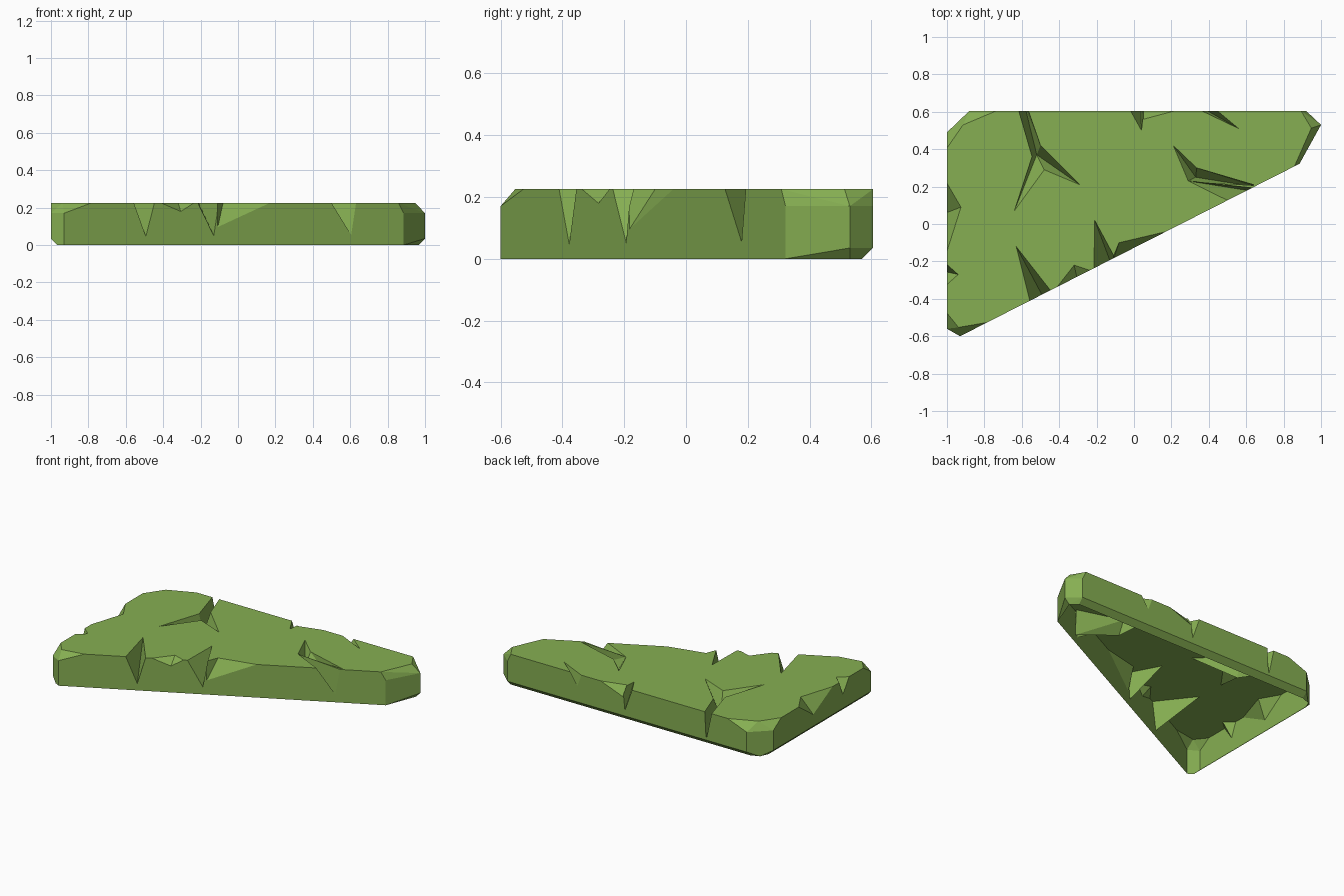
import bpy, bmesh
from math import radians
from mathutils import Vector as V

if "Cube" in bpy.data.objects:
    bpy.data.objects.remove(bpy.data.objects["Cube"])

TOP, BACK, LEFT, RIM = 0.225, 0.605, -1.0, 0.035
OUT = 0.03  # how far cutters reach past a wall


def slant(x):
    """y of the slanted front wall at x"""
    return -0.60 + (x + 0.93) * 0.508


def hull(name, pts):
    """Convex solid around the points"""
    bm = bmesh.new()
    for p in pts:
        bm.verts.new(p)
    bmesh.ops.convex_hull(bm, input=bm.verts[:])
    loose = [v for v in bm.verts if not v.link_faces]
    bmesh.ops.delete(bm, geom=loose, context='VERTS')
    bmesh.ops.dissolve_limit(bm, angle_limit=radians(0.8), verts=bm.verts[:], edges=bm.edges[:])
    bmesh.ops.recalc_face_normals(bm, faces=bm.faces[:])
    me = bpy.data.meshes.new(name)
    bm.to_mesh(me)
    bm.free()
    ob = bpy.data.objects.new(name, me)
    bpy.context.collection.objects.link(ob)
    return ob


# Slab: a wedge whose three corners are cut off and chipped on top
chips = [(V((LEFT, 0.49)), V((-0.88, BACK))),
         (V((0.92, BACK)), V((0.885, slant(0.885)))),
         (V((-0.93, slant(-0.93))), V((LEFT, -0.56)))]
nose, middle = V((1, 0.53)), V((-0.3, 0.1))
pts = []
for i, (p, q) in enumerate(chips):
    tip = nose if i == 1 else (p + q) / 2
    slide = 0.015 if i == 1 else 0.08
    ring = [p.lerp(chips[i - 1][1], slide), q.lerp(chips[(i + 1) % 3][0], slide), tip.lerp(middle, 0.04)]
    pts += [(*v, TOP) for v in ring]
    for v in (p, q, tip):
        pts += [(*v, RIM), (*v, 0.17)]
        # undercut foot on the back, left and right sides
        x = min(max(v.x, LEFT + RIM), 1 - RIM)
        pts.append((x, min(v.y, BACK - RIM), 0) if v.y > 0.4 else
                   (x, max(v.y, slant(x)), 0))
rock = hull("rock_slab", pts)
cutters = []


def cut(rim, floor):
    """Cut a wedge: rim points on the top plane, floor points below"""
    c = hull("crack_cutter", [(*p, z) for p in rim for z in (TOP, TOP + 0.1)] + floor)
    c.hide_render = True
    cutters.append(c)
    m = rock.modifiers.new("crack", 'BOOLEAN')
    m.operation, m.solver, m.object = 'DIFFERENCE', 'EXACT', c


def notch(wall, a, b, low, z, *tip):
    """Wedge open on a wall from a to b, deepest at low, running inwards to tip"""
    at = {'front': lambda t: (t, slant(t) - OUT),
          'back': lambda t: (t, BACK + OUT),
          'left': lambda t: (LEFT - OUT, t)}[wall]
    cut([at(a), at(b), tip], [(*at(low), z)])


# Front wall notches, left to right
notch('front', -0.55, -0.43, -0.48, 0.03, -0.63, -0.12)
notch('front', -0.45, -0.20, -0.30, 0.16, -0.32, -0.22)
notch('front', -0.215, -0.09, -0.12, 0.03, -0.21, 0.02)
notch('front', -0.13, 0.28, -0.12, 0.04, -0.08, -0.10)
notch('front', 0.53, 0.68, 0.65, 0.03, 0.29, 0.23)
# Back edge notches
notch('back', -0.035, 0.055, 0.035, 0.03, 0.04, 0.50)
notch('back', 0.03, 0.33, 0.05, 0.12, 0.05, 0.56)
notch('back', 0.30, 0.41, 0.34, 0.12, 0.56, 0.51)
# Left edge notches
notch('left', 0.27, -0.24, 0.05, 0.07, -0.925, 0.09)
notch('left', -0.19, -0.35, -0.25, 0.08, -0.94, -0.27)

# Inner end of the right-hand crack
bend, elbow = (0.29, 0.23), (0.335, 0.30)
pit = (0.33, 0.25, 0.14)
cut([bend, elbow, (0.21, 0.42)], [pit])
cut([bend, elbow, (0.64, 0.21)], [pit, (0.64, 0.20, 0.05)])

# Three-armed crack running in from the back edge
a, b, c = (-0.545, 0.36), (-0.48, 0.29), (-0.50, 0.42)
pit = (-0.52, 0.37, 0.10)
cut([a, b, c, (-0.64, 0.07)], [pit])
cut([a, b, c, (-0.29, 0.21)], [pit])
cut([a, c, (-0.625, BACK + OUT), (-0.575, BACK + OUT)], [pit, (-0.585, BACK + OUT, 0.04)])

# Bake the cracks, then open the underside
deps = bpy.context.evaluated_depsgraph_get()
bm = bmesh.new()
bm.from_mesh(rock.evaluated_get(deps).to_mesh())
rock.modifiers.clear()
for ob in cutters:
    bpy.data.objects.remove(ob)
under = [f for f in bm.faces if all(v.co.z < 0.002 for v in f.verts)]
bmesh.ops.delete(bm, geom=under, context='FACES')
bmesh.ops.remove_doubles(bm, verts=bm.verts[:], dist=0.0005)
for f in bm.faces:
    f.smooth = False
    f.material_index = 0
bm.to_mesh(rock.data)
bm.free()

# Green colour
mat = bpy.data.materials.new("moss_green")
mat.diffuse_color = (0.24, 0.43, 0.085, 1)
mat.use_nodes = True
mat.node_tree.nodes["Principled BSDF"].inputs["Base Color"].default_value = mat.diffuse_color
rock.data.materials.clear()
rock.data.materials.append(mat)
